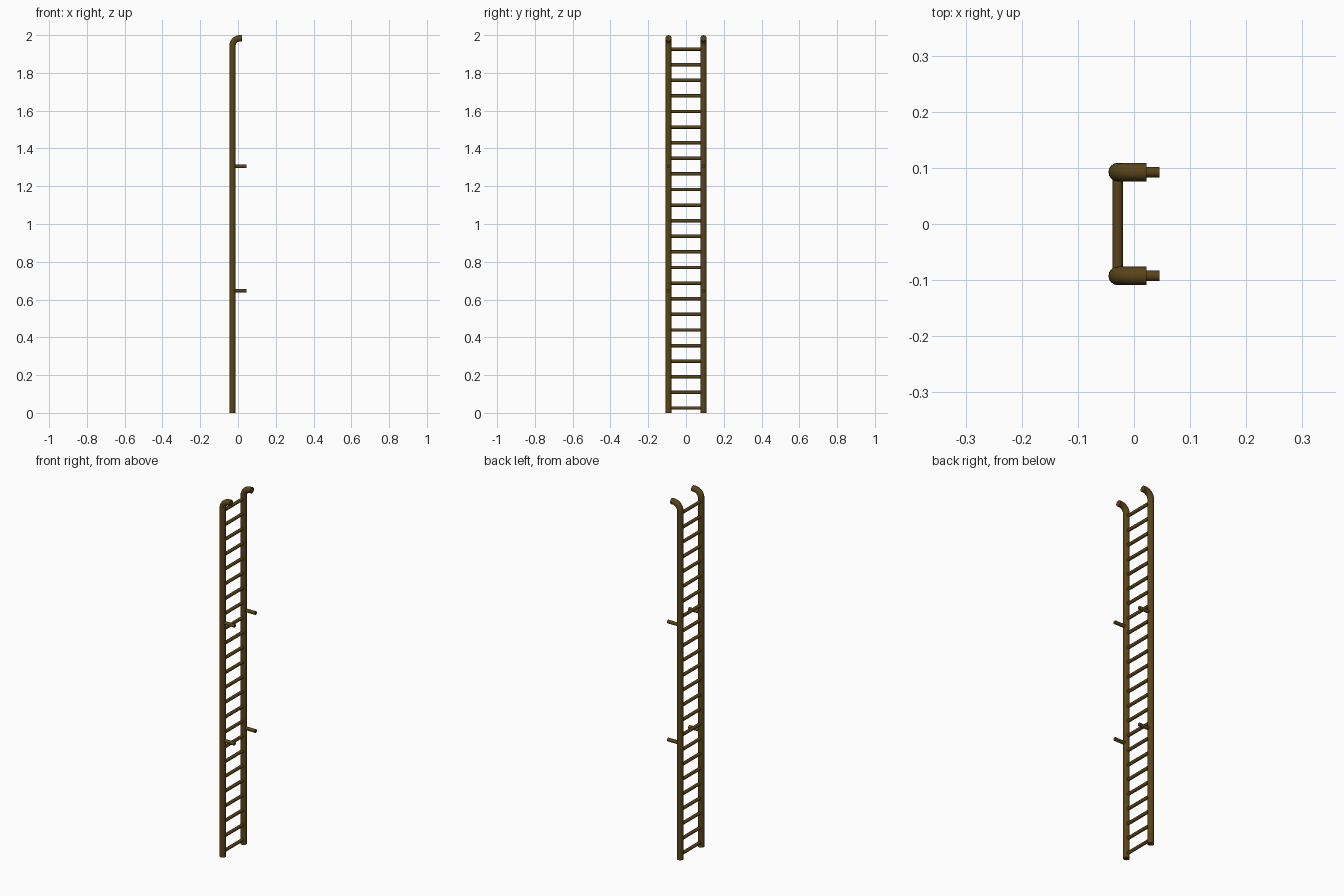
import bpy, math

if "Cube" in bpy.data.objects:
    bpy.data.objects.remove(bpy.data.objects["Cube"])

RAIL_X, RAIL_Y, RAIL_R = -0.029, 0.0925, 0.0165
BEND_R, TOP_Z = 0.04, 2.0 - 0.0165
RUNGS, FIRST_Z, LAST_Z = 24, 0.026, 1.926

metal = bpy.data.materials.new("dark_bronze")
metal.diffuse_color = (0.1, 0.058, 0.009, 1)
metal.use_nodes = True
metal.node_tree.nodes["Principled BSDF"].inputs["Base Color"].default_value = metal.diffuse_color


def tube(name, points, radius, resolution):
    """Sweep a round section along a path and turn it into a mesh."""
    curve = bpy.data.curves.new(name, 'CURVE')
    curve.dimensions = '3D'
    curve.bevel_depth = radius
    curve.bevel_resolution = resolution
    curve.use_fill_caps = True
    spline = curve.splines.new('POLY')
    spline.points.add(len(points) - 1)
    for p, co in zip(spline.points, points):
        p.co = (*co, 1)
    obj = bpy.data.objects.new(name, curve)
    bpy.context.collection.objects.link(obj)
    bpy.ops.object.select_all(action='DESELECT')
    obj.select_set(True)
    bpy.context.view_layer.objects.active = obj
    bpy.ops.object.convert(target='MESH')
    obj = bpy.context.object
    obj.data.materials.clear()
    obj.data.materials.append(metal)
    bpy.ops.object.shade_smooth_by_angle(angle=math.radians(40))
    return obj


for side, y in (("left", -RAIL_Y), ("right", RAIL_Y)):
    # side rail, bent over at the top into a short hook
    path = [(RAIL_X, y, 0)]
    for i in range(11):
        a = math.pi / 2 * i / 10
        path.append((RAIL_X + BEND_R * (1 - math.cos(a)), y,
                     TOP_Z - BEND_R + BEND_R * math.sin(a)))
    path.append((0.022, y, TOP_Z))
    tube(f"{side}_rail", path, RAIL_R, 6)

    # wall brackets
    for level, z in (("lower", 0.647), ("upper", 1.305)):
        tube(f"{side}_{level}_bracket", [(RAIL_X, y, z), (0.0455, y, z)], 0.0095, 4)

# rungs
for i in range(RUNGS):
    z = FIRST_Z + (LAST_Z - FIRST_Z) * i / (RUNGS - 1)
    tube(f"rung_{i + 1:02d}", [(RAIL_X, -RAIL_Y, z), (RAIL_X, RAIL_Y, z)], 0.009, 4)
